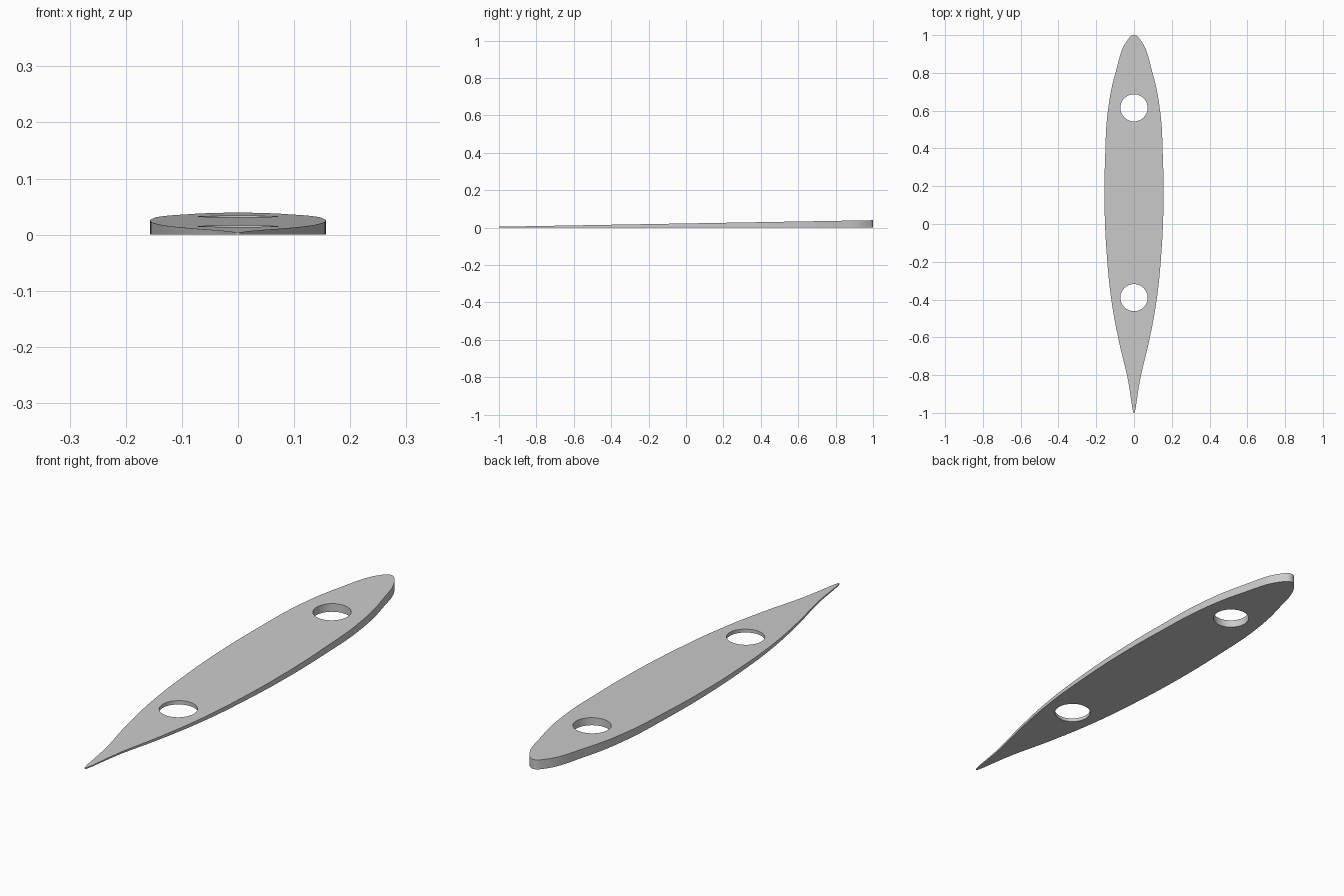
import bpy

cube = bpy.data.objects.get("Cube")
if cube:
    bpy.data.objects.remove(cube, do_unlink=True)

grey = bpy.data.materials.new("plain grey")
grey.use_nodes = True
colour = (0.6, 0.6, 0.6, 1)
grey.diffuse_color = colour
grey.node_tree.nodes["Principled BSDF"].inputs["Base Color"].default_value = colour


def add_loop(curve, points, handle="AUTO", resolution=10):
    """Add a closed smooth loop through the points."""
    spline = curve.splines.new("BEZIER")
    spline.bezier_points.add(len(points) - 1)
    for bez, (x, y) in zip(spline.bezier_points, points):
        bez.co = (x, y, 0)
        bez.handle_left_type = bez.handle_right_type = handle
    spline.use_cyclic_u = True
    spline.resolution_u = resolution


# Leaf-shaped outline: rounded nose at the back, slim tail at the front
half = [(0.03, 0.98), (0.098, 0.8), (0.138, 0.6), (0.153, 0.35), (0.156, 0.1),
        (0.145, -0.15), (0.12, -0.4), (0.08, -0.62), (0.033, -0.82), (0.005, -0.99)]
outline = [(0, 1)] + half + [(0, -1)] + [(-x, y) for x, y in reversed(half)]

curve = bpy.data.curves.new("plate_outline", "CURVE")
curve.dimensions = "2D"
curve.fill_mode = "BOTH"
curve.extrude = 0.5
add_loop(curve, outline)

# Two round through holes
r = 0.072
for y in (0.615, -0.39):
    add_loop(curve, [(r, y), (0, y + r), (-r, y), (0, y - r)], resolution=12)

# Turn the filled outline into a solid mesh
source = bpy.data.objects.new("plate_source", curve)
bpy.context.collection.objects.link(source)
bpy.context.view_layer.update()
depsgraph = bpy.context.evaluated_depsgraph_get()
mesh = bpy.data.meshes.new_from_object(source.evaluated_get(depsgraph))
bpy.data.objects.remove(source, do_unlink=True)

# Taper the thickness from tail to nose, keeping the underside flat
for v in mesh.vertices:
    v.co.z = 0.0045 + 0.0174 * (v.co.y + 1) if v.co.z > 0 else 0

plate = bpy.data.objects.new("tapered_plate", mesh)
bpy.context.collection.objects.link(plate)
mesh.materials.clear()
mesh.materials.append(grey)

# Weld the walls to the faces and shade smoothly with sharp rims
bpy.ops.object.select_all(action="DESELECT")
plate.select_set(True)
bpy.context.view_layer.objects.active = plate
bpy.ops.object.mode_set(mode="EDIT")
bpy.ops.mesh.select_all(action="SELECT")
bpy.ops.mesh.remove_doubles(threshold=0.0001)
bpy.ops.mesh.normals_make_consistent(inside=False)
bpy.ops.object.mode_set(mode="OBJECT")
bpy.ops.object.shade_smooth_by_angle()
